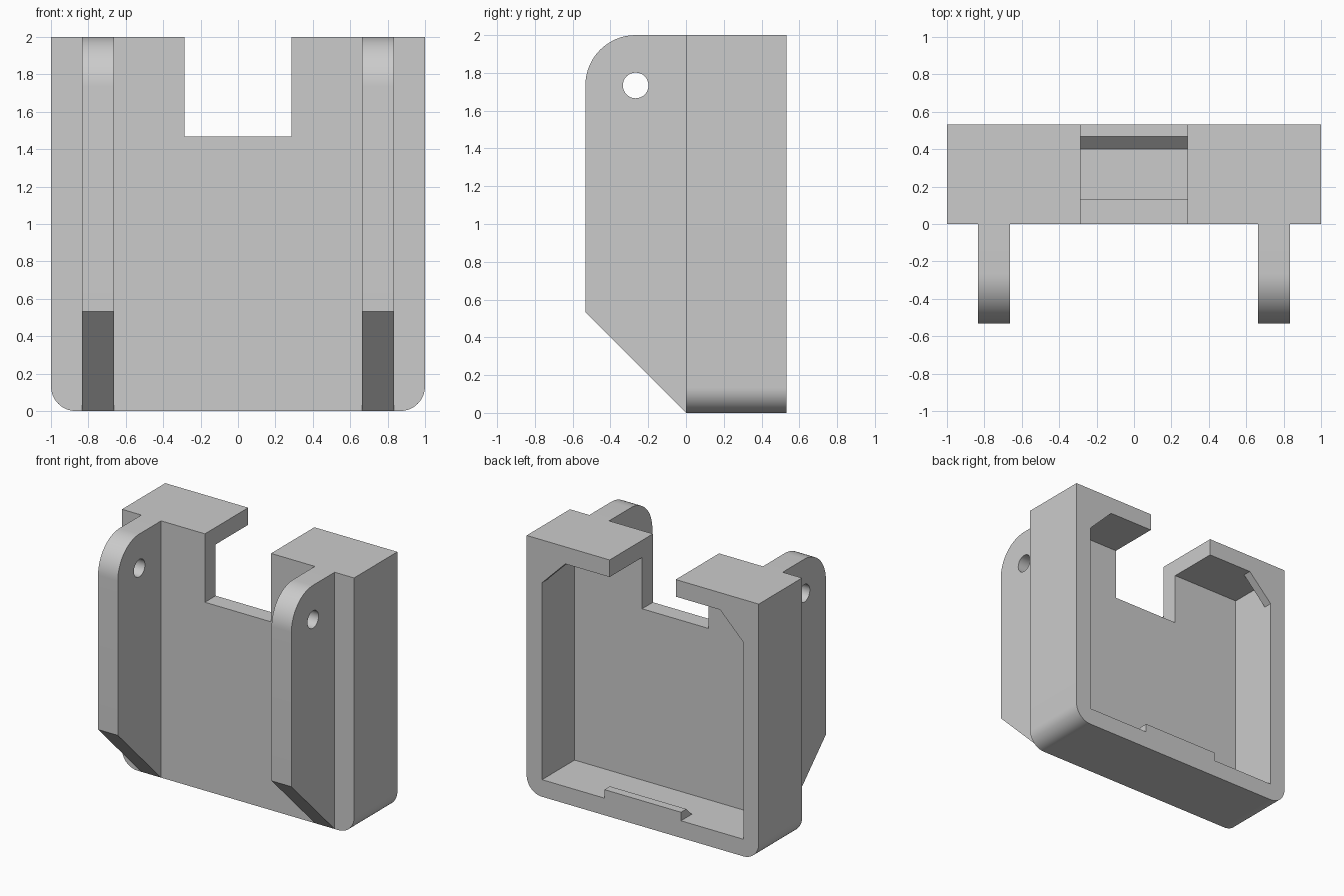
import bpy, bmesh, math
from mathutils import Vector

cube = bpy.data.objects.get("Cube")
if cube:
    bpy.data.objects.remove(cube, do_unlink=True)

GREY = (0.6, 0.6, 0.6, 1)
grey = bpy.data.materials.new("plain grey")
grey.use_nodes = True
grey.diffuse_color = GREY
grey.node_tree.nodes["Principled BSDF"].inputs["Base Color"].default_value = GREY

WALL = 0.133          # shell thickness
DEPTH = 0.533         # shell depth, and lug reach
LIP = WALL / 2        # thickness of the small retaining parts
INNER = 1 - WALL      # half width of the cavity
NOTCH = 0.285         # half width of the top notch
NOTCH_Z = 1.467


def arc(cx, cy, r, start, end, steps=16):
    angles = [math.radians(start + (end - start) * i / steps) for i in range(steps + 1)]
    return [(cx + r * math.cos(a), cy + r * math.sin(a)) for a in angles]


def extrude(name, profile, axis, low, high):
    """Extrude a profile drawn in XZ (axis 'y') or YZ (axis 'x')."""
    bm = bmesh.new()
    place = (lambda u, v: (u, low, v)) if axis == "y" else (lambda u, v: (low, u, v))
    face = bm.faces.new([bm.verts.new(place(u, v)) for u, v in profile])
    grown = bmesh.ops.extrude_face_region(bm, geom=[face])["geom"]
    move = Vector((0, high - low, 0)) if axis == "y" else Vector((high - low, 0, 0))
    bmesh.ops.translate(bm, vec=move, verts=[g for g in grown if isinstance(g, bmesh.types.BMVert)])
    bmesh.ops.recalc_face_normals(bm, faces=bm.faces)
    mesh = bpy.data.meshes.new(name)
    bm.to_mesh(mesh)
    bm.free()
    mesh.materials.append(grey)
    obj = bpy.data.objects.new(name, mesh)
    bpy.context.collection.objects.link(obj)
    return obj


def select(obj):
    bpy.ops.object.select_all(action="DESELECT")
    obj.select_set(True)
    bpy.context.view_layer.objects.active = obj


def cut(obj, cutter):
    cutter.hide_render = True
    mod = obj.modifiers.new("cut", "BOOLEAN")
    mod.operation, mod.solver, mod.object = "DIFFERENCE", "EXACT", cutter
    select(obj)
    bpy.ops.object.modifier_apply(modifier=mod.name)
    bpy.data.objects.remove(cutter, do_unlink=True)


def smooth(obj):
    select(obj)
    bpy.ops.object.shade_smooth_by_angle(angle=math.radians(30))


# Shell: rounded lower corners, notched top, hollow and open at the back
outline = (arc(-INNER, WALL, WALL, 180, 270) + arc(INNER, WALL, WALL, 270, 360)
           + [(1, 2), (NOTCH, 2), (NOTCH, NOTCH_Z), (-NOTCH, NOTCH_Z), (-NOTCH, 2), (-1, 2)])
shell = extrude("shell", outline, "y", 0, DEPTH)
cavity = [(-INNER, WALL), (INNER, WALL), (INNER, 2 - WALL), (-INNER, 2 - WALL)]
cut(shell, extrude("cavity_cutter", cavity, "y", WALL, DEPTH + 0.1))
smooth(shell)

# Retaining ridge along the back edge of the cavity floor
ridge = [(DEPTH, WALL), (DEPTH, WALL + LIP), (DEPTH - LIP, WALL + LIP), (DEPTH - 2 * LIP, WALL)]
extrude("floor_ridge", ridge, "x", -0.33, 0.33)

for side, label in ((1, "left"), (-1, "right")):
    # Thin gusset across each upper back corner
    x, z = side * INNER, 2 - WALL
    extrude(label + "_gusset", [(x, z), (x - side * 0.2, z), (x, z - 0.2)], "y", DEPTH - LIP, DEPTH)

    # Mounting lug with rounded top, slanted foot and a pin hole
    r = DEPTH / 2
    profile = [(0, 0), (0, 2)] + arc(-r, 2 - r, r, 90, 180) + [(-DEPTH, DEPTH)]
    ends = sorted((side * 0.663, side * 0.833))
    lug = extrude(label + "_lug", profile, "x", *ends)
    hole = arc(-r, 2 - r, 0.068, 0, 348.75, 31)
    cut(lug, extrude("hole_cutter", hole, "x", ends[0] - 0.1, ends[1] + 0.1))
    smooth(lug)
